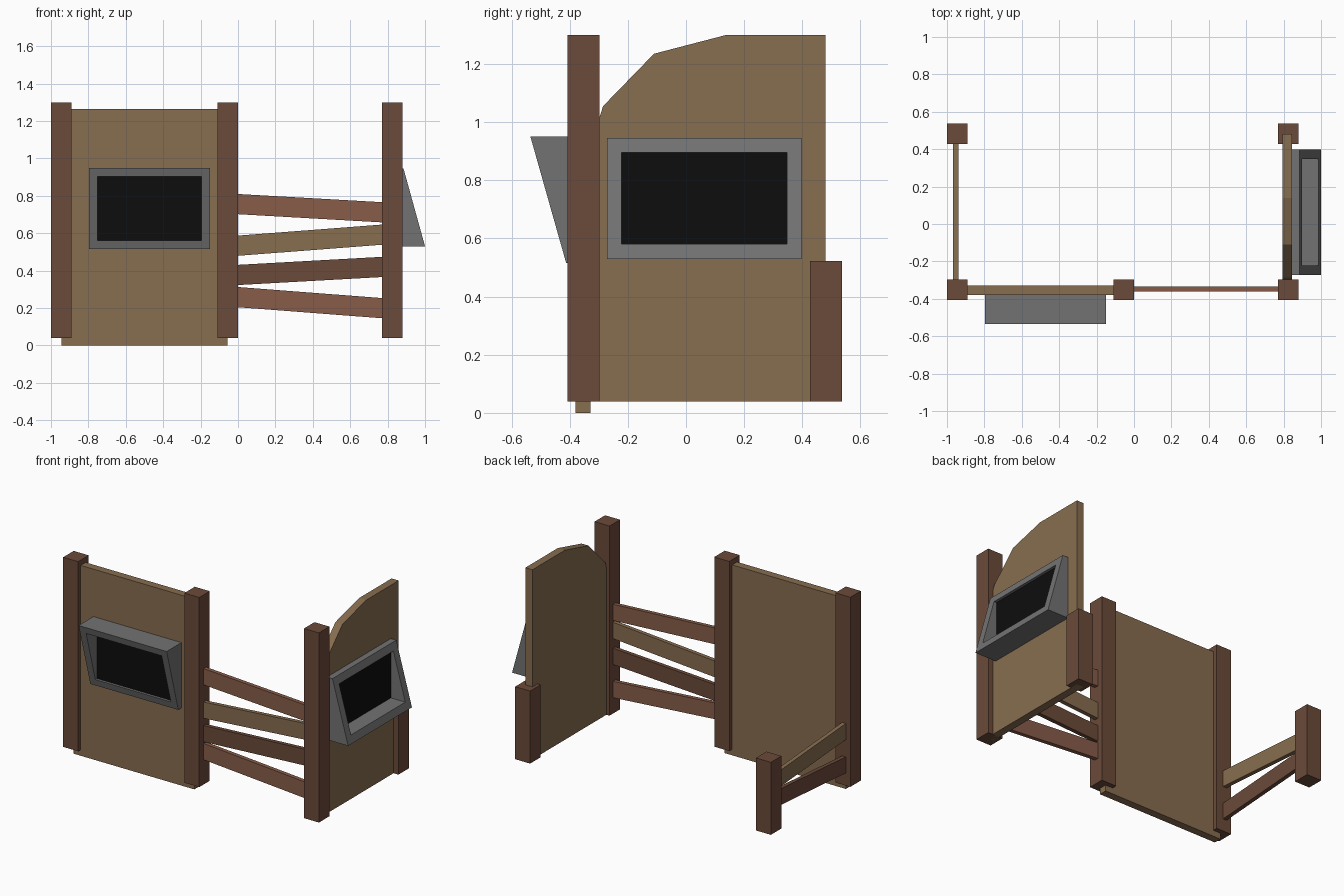
import bpy, math
from mathutils import Vector

if "Cube" in bpy.data.objects:
    bpy.data.objects.remove(bpy.data.objects["Cube"])


def material(name, rgb):
    m = bpy.data.materials.new(name)
    m.diffuse_color = (*rgb, 1)
    m.use_nodes = True
    m.node_tree.nodes["Principled BSDF"].inputs["Base Color"].default_value = m.diffuse_color
    return m


DARK = material("dark_wood", (0.147, 0.069, 0.042))
RED = material("reddish_wood", (0.246, 0.107, 0.067))
TAN = material("tan_wood", (0.242, 0.153, 0.080))
GREY = material("grey_metal", (0.17, 0.17, 0.17))
BLACK = material("black_screen", (0.004, 0.004, 0.004))


def mesh_object(name, verts, faces, mats, face_mats=None):
    me = bpy.data.meshes.new(name)
    me.from_pydata([tuple(v) for v in verts], [], faces)
    for m in mats:
        me.materials.append(m)
    for p, i in zip(me.polygons, face_mats or []):
        p.material_index = i
    ob = bpy.data.objects.new(name, me)
    bpy.context.collection.objects.link(ob)
    return ob


def prism(name, profile, offset, mat):
    """Extrude a planar outline of 3D points along an offset vector."""
    n, off = len(profile), Vector(offset)
    pts = [Vector(p) for p in profile]
    normal = sum((pts[i].cross(pts[(i + 1) % n]) for i in range(n)), Vector())
    if normal.dot(off) > 0:
        pts.reverse()
    verts = pts + [p + off for p in pts]
    faces = [list(range(n)), list(range(2 * n - 1, n - 1, -1))]
    faces += [[(i + 1) % n, i, i + n, (i + 1) % n + n] for i in range(n)]
    return mesh_object(name, verts, faces, [mat])


def box(name, lo, hi, mat):
    (x0, y0, z0), (x1, y1, z1) = lo, hi
    base = [(x0, y0, z0), (x1, y0, z0), (x1, y1, z0), (x0, y1, z0)]
    return prism(name, base, (0, 0, z1 - z0), mat)


def plank(name, start, end, height, thick, mat):
    """Slanted board between two centre points, with upright ends."""
    a, b = Vector(start), Vector(end)
    up = Vector((0, 0, height / 2))
    side = (b - a).cross(up).normalized() * thick
    return prism(name, [p - side / 2 for p in (a - up, b - up, b + up, a + up)], side, mat)


def screen(name, to_world, u0, u1, z0, z1, back, d_low, d_high, floor, rim):
    """Wedge-shaped housing with a recessed upright black screen."""
    def slant(z):
        return d_low + (d_high - d_low) * (z - z0) / (z1 - z0)

    outer = [(u0, z0), (u1, z0), (u1, z1), (u0, z1)]
    inner = [(u0 + rim, z0 + rim), (u1 - rim, z0 + rim),
             (u1 - rim, z1 - rim), (u0 + rim, z1 - rim)]
    verts = [to_world(u, back, z) for u, z in outer]
    verts += [to_world(u, slant(z), z) for u, z in outer]
    verts += [to_world(u, slant(z), z) for u, z in inner]
    verts += [to_world(u, floor, z) for u, z in inner]
    faces = [[3, 2, 1, 0], [12, 13, 14, 15]]
    for ring in (0, 4, 8):
        for i in range(4):
            j = (i + 1) % 4
            faces.append([ring + i, ring + j, ring + 4 + j, ring + 4 + i])
    mesh_object(name, verts, faces, [GREY, BLACK], [0, 1] + [0] * 12)


# Posts: three tall ones in front, two short ones behind
for name, x, y, top in (("front_left_post", -0.945, -0.352, 1.30),
                        ("front_middle_post", -0.055, -0.352, 1.30),
                        ("front_right_post", 0.825, -0.352, 1.30),
                        ("back_left_post", -0.945, 0.482, 0.522),
                        ("back_right_post", 0.825, 0.482, 0.522)):
    box(name, (x - 0.055, y - 0.055, 0.04), (x + 0.055, y + 0.055, top), DARK)

# Wall panels
box("front_panel", (-0.945, -0.38, 0), (-0.055, -0.328, 1.265), TAN)
outline = [(-0.352, 0.04), (0.48, 0.04), (0.48, 1.30), (0.14, 1.30),
           (-0.11, 1.235), (-0.285, 1.055), (-0.352, 0.85)]
prism("side_panel", [(0.793, y, z) for y, z in outline], (0.052, 0, 0), TAN)

# Front fence boards: height at the middle post, height at the right post
for i, (za, zb, mat) in enumerate(((0.757, 0.711, RED), (0.532, 0.594, TAN),
                                   (0.376, 0.421, DARK), (0.260, 0.198, RED))):
    plank(f"front_board_{i + 1}", (-0.02, -0.347, za), (0.79, -0.347, zb), 0.108, 0.027, mat)

# Left side fence boards
for i, (za, zb, mat) in enumerate(((0.40, 0.345, TAN), (0.175, 0.23, DARK))):
    plank(f"left_board_{i + 1}", (-0.953, -0.32, za), (-0.953, 0.45, zb), 0.108, 0.027, mat)

# Screens: the front one leans down, the side one leans up
screen("front_screen", lambda u, d, z: (u, -d, z),
       -0.797, -0.15, 0.515, 0.95, 0.378, 0.412, 0.535, 0.408, 0.046)
screen("side_screen", lambda u, d, z: (d, u, z),
       -0.272, 0.398, 0.53, 0.946, 0.843, 1.0, 0.885, 0.88, 0.05)
